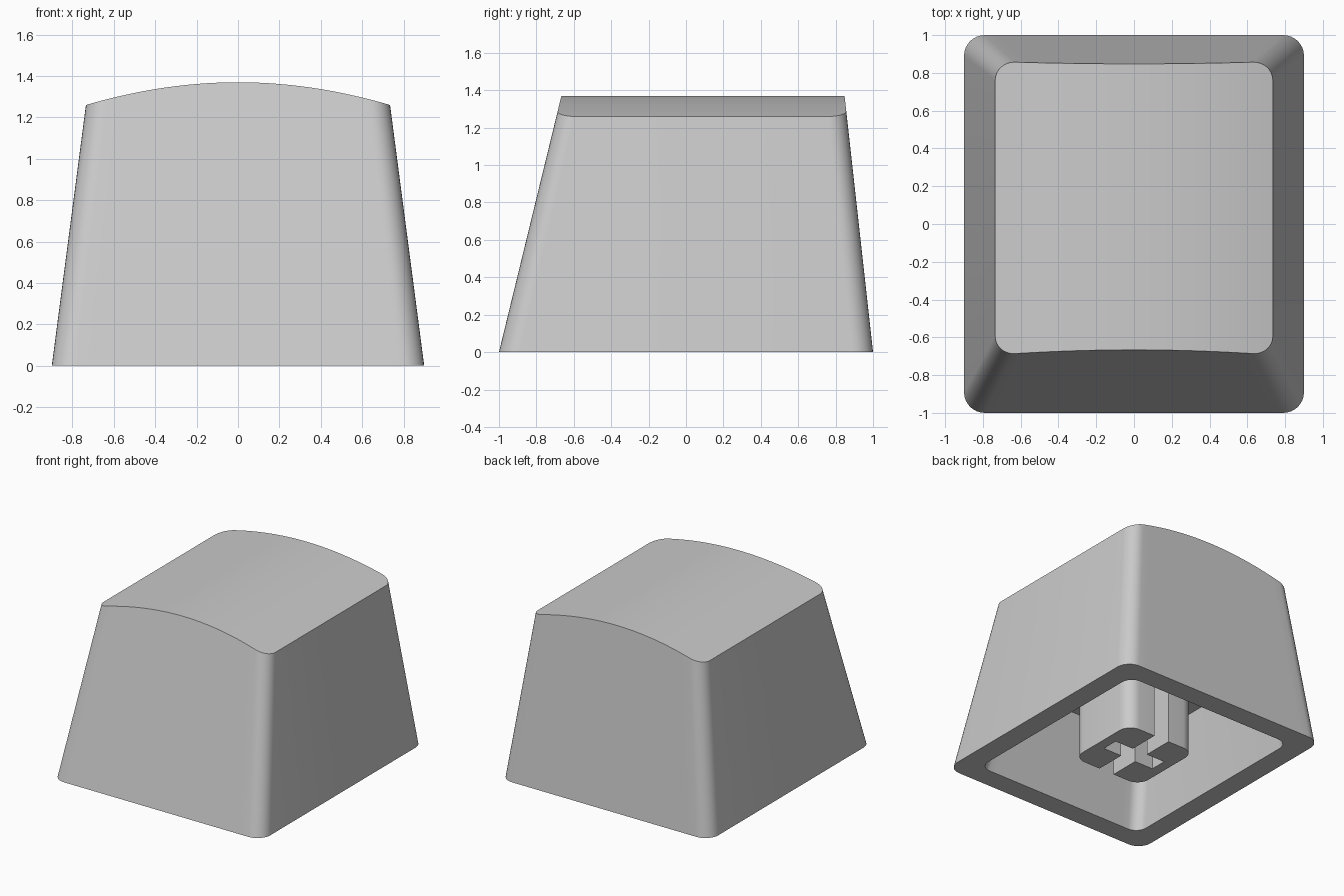
import bpy, bmesh, math

cube = bpy.data.objects.get("Cube")
if cube:
    bpy.data.objects.remove(cube)

TOP_Z, CROWN = 1.26, 1.37     # height at the side edges and along the crown
HALF_W = 0.735                # half width of the top
CEILING = 0.65                # height of the hollow
RADIUS = (HALF_W ** 2 + (CROWN - TOP_Z) ** 2) / (2 * (CROWN - TOP_Z))

grey = bpy.data.materials.new("light grey plastic")
grey.use_nodes = True
colour = (0.6, 0.6, 0.6, 1)
grey.diffuse_color = colour
grey.node_tree.nodes["Principled BSDF"].inputs["Base Color"].default_value = colour


def finish(name, bm):
    bmesh.ops.recalc_face_normals(bm, faces=bm.faces)
    mesh = bpy.data.meshes.new(name)
    bm.to_mesh(mesh)
    bm.free()
    obj = bpy.data.objects.new(name, mesh)
    bpy.context.collection.objects.link(obj)
    mesh.materials.append(grey)
    bpy.ops.object.select_all(action='DESELECT')
    obj.select_set(True)
    bpy.context.view_layer.objects.active = obj
    bpy.ops.object.shade_smooth_by_angle(angle=math.radians(30))
    return obj


def arc(cx, cy, r, start, end, steps=8):
    angles = [math.radians(start + (end - start) * i / steps) for i in range(steps + 1)]
    return [(cx + r * math.cos(a), cy + r * math.sin(a)) for a in angles]


def outline(hx, front, back, r, cuts=24):
    """Rounded rectangle as matching front and back chains, left to right."""
    span = hx - r
    mids = [-span + 2 * span * i / cuts for i in range(1, cuts)]
    near = arc(-span, front + r, r, 180, 270) + [(x, front) for x in mids] \
        + arc(span, front + r, r, 270, 360)
    far = arc(-span, back - r, r, 180, 90) + [(x, back) for x in mids] \
        + arc(span, back - r, r, 90, 0)
    return near + far[::-1]


def bridge(bm, a, b):
    for i in range(len(a)):
        j = (i + 1) % len(a)
        bm.faces.new((a[i], a[j], b[j], b[i]))


def cap(bm, ring):
    n = len(ring)
    for i in range(n // 2 - 1):
        bm.faces.new((ring[i], ring[i + 1], ring[n - 2 - i], ring[n - 1 - i]))


# Hollow tapered shell with a crowned top
bm = bmesh.new()
base = outline(0.9, -1, 1, 0.11)
shoulder = outline(HALF_W, -0.693, 0.86, 0.1)
crown = []
for (bx, by), (sx, sy) in zip(base, shoulder):
    z = CROWN - RADIUS + math.sqrt(RADIUS ** 2 - sx ** 2)
    t = z / TOP_Z
    crown.append(bm.verts.new((bx + (sx - bx) * t, by + (sy - by) * t, z)))
outer = [bm.verts.new((x, y, 0)) for x, y in base]
inner = [bm.verts.new((x, y, 0)) for x, y in outline(0.735, -0.835, 0.835, 0.09)]
roof = [bm.verts.new((x, y, CEILING)) for x, y in outline(0.65, -0.675, 0.765, 0.09)]
for a, b in ((crown, outer), (outer, inner), (inner, roof)):
    bridge(bm, a, b)
cap(bm, crown)
cap(bm, roof)
finish("keycap_shell", bm)

# Stem: two C-shaped halves leaving a cross-shaped socket
H, R, GAP, ARM = 0.305, 0.1, 0.065, 0.225
half = [(GAP, -H)] + arc(H - R, R - H, R, 270, 360) + arc(H - R, H - R, R, 0, 90) \
    + [(GAP, H), (GAP, GAP), (ARM, GAP), (ARM, -GAP), (GAP, -GAP)]
for side, name in ((1, "stem_left"), (-1, "stem_right")):
    bm = bmesh.new()
    low = [bm.verts.new((side * x, side * y, 0)) for x, y in half]
    high = [bm.verts.new((side * x, side * y, CEILING + 0.02)) for x, y in half]
    bridge(bm, low, high)
    bm.faces.new(low)
    bm.faces.new(high)
    finish(name, bm)
